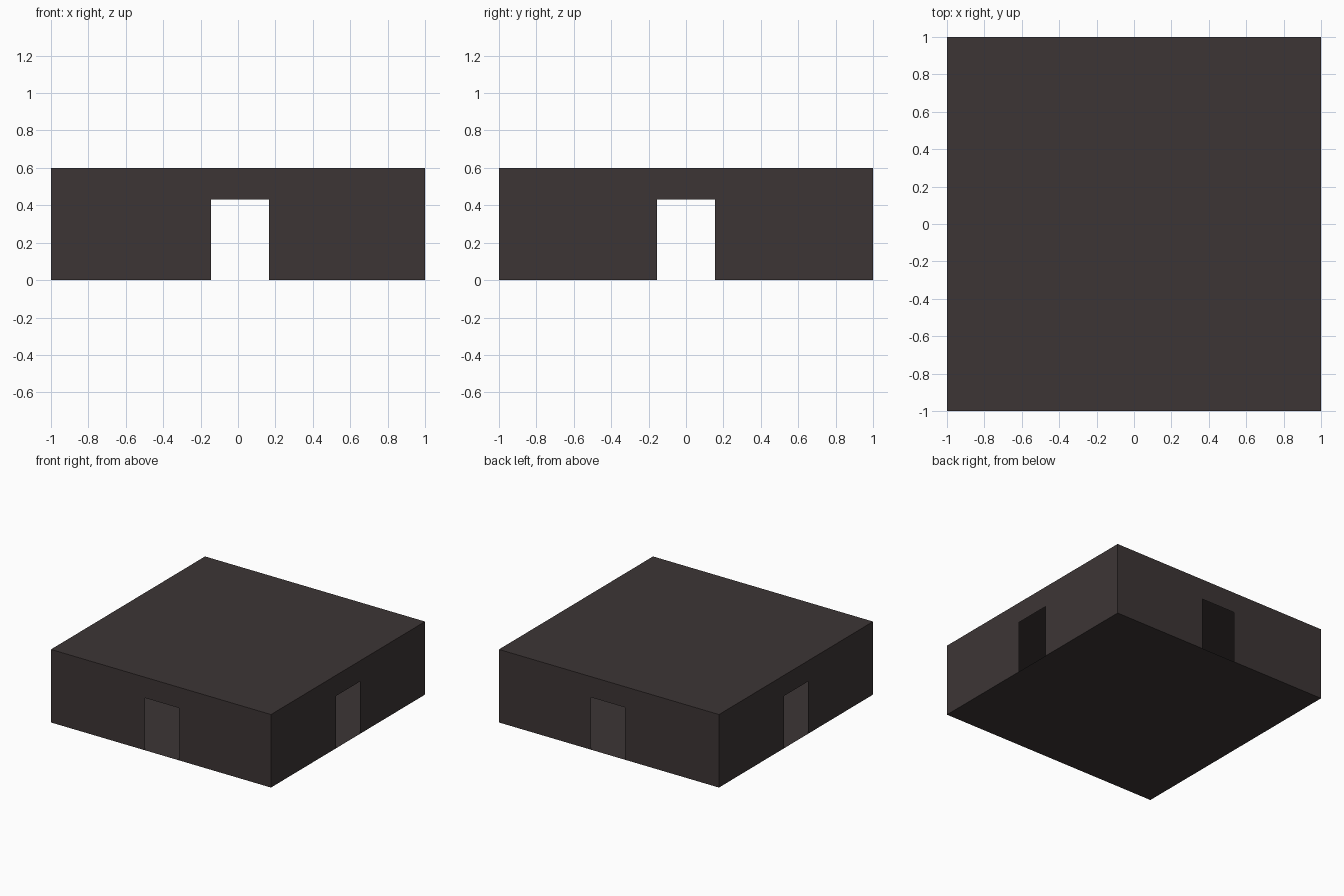
import bpy

if "Cube" in bpy.data.objects:
    bpy.data.objects.remove(bpy.data.objects["Cube"])

H = 0.6          # building height
DOOR_H = 0.43    # doorway height

mat = bpy.data.materials.new("dark brown grey")
mat.diffuse_color = (0.046, 0.036, 0.036, 1)
mat.use_nodes = True
mat.node_tree.nodes["Principled BSDF"].inputs["Base Color"].default_value = mat.diffuse_color


def sheet(name, points):
    """One flat, zero-thickness panel from an outline."""
    mesh = bpy.data.meshes.new(name)
    mesh.from_pydata(points, [], [tuple(range(len(points)))])
    mesh.materials.append(mat)
    obj = bpy.data.objects.new(name, mesh)
    bpy.context.collection.objects.link(obj)
    return obj


def wall_outline(a, b):
    """Wall profile (along, up) with a doorway notch from a to b."""
    return [(-1, 0), (a, 0), (a, DOOR_H), (b, DOOR_H), (b, 0), (1, 0), (1, H), (-1, H)]


# floor faces down, roof faces up
square = [(-1, -1), (1, -1), (1, 1), (-1, 1)]
sheet("floor", [(x, y, 0) for x, y in reversed(square)])
sheet("roof", [(x, y, H) for x, y in square])

# front and back walls, door slightly off centre
front = wall_outline(-0.145, 0.165)
sheet("front_wall", [(u, -1, z) for u, z in front])
sheet("back_wall", [(u, 1, z) for u, z in reversed(front)])

# side walls, door centred
side = wall_outline(-0.156, 0.156)
sheet("right_wall", [(1, u, z) for u, z in side])
sheet("left_wall", [(-1, u, z) for u, z in reversed(side)])
